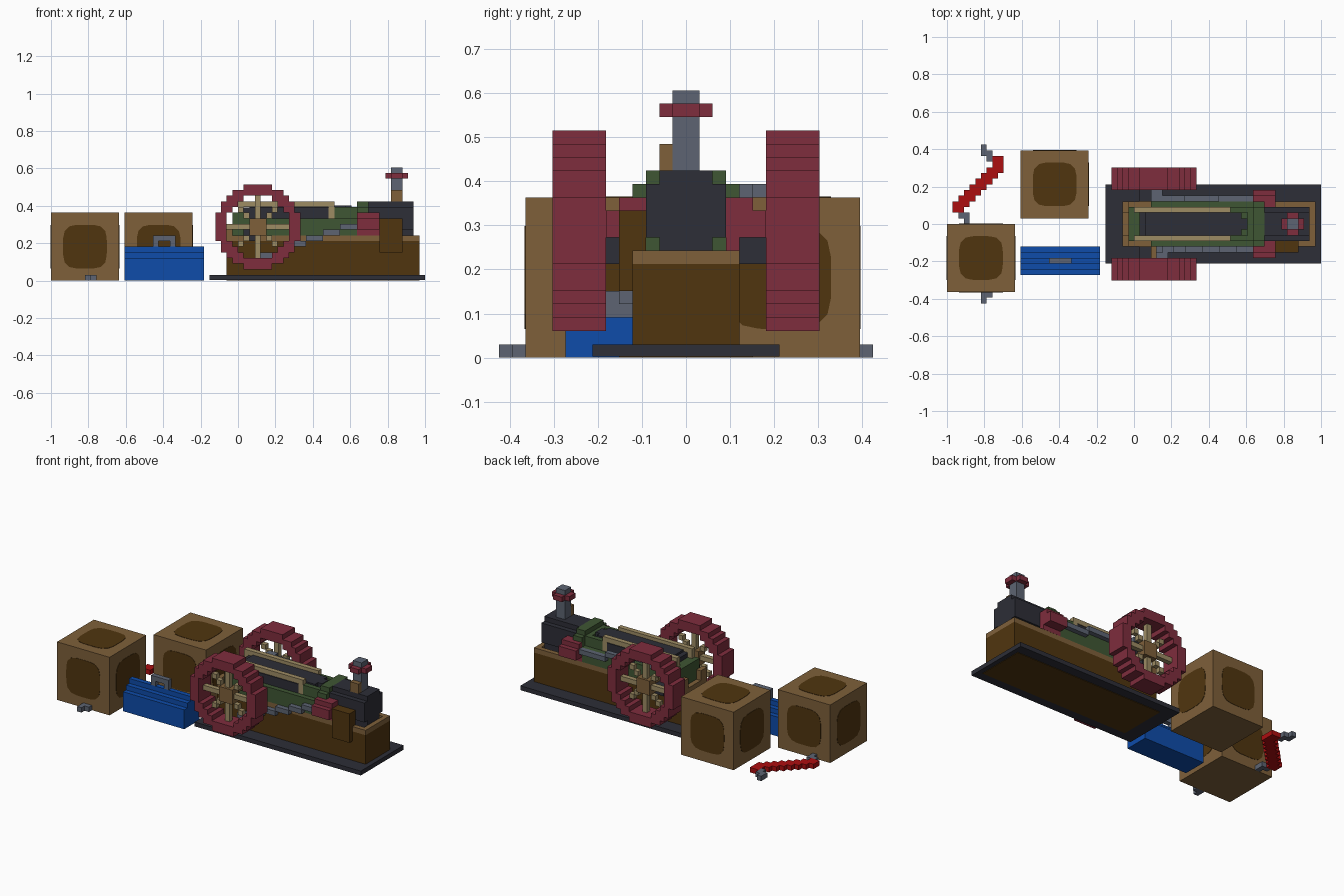
import bpy, bmesh, math
from mathutils import Vector

if "Cube" in bpy.data.objects:
    bpy.data.objects.remove(bpy.data.objects["Cube"], do_unlink=True)

V = 1 / 33  # size of one block


def material(name, rgb):
    lin = [((c / 255 + 0.055) / 1.055) ** 2.4 if c > 10 else c / 255 / 12.92 for c in rgb] + [1]
    m = bpy.data.materials.new(name)
    m.use_nodes = True
    m.diffuse_color = lin
    m.node_tree.nodes["Principled BSDF"].inputs["Base Color"].default_value = lin
    return m


TAN = material("tan wood", (126, 96, 58))
BROWN = material("dark brown wood", (80, 53, 15))
IRON = material("dark iron", (45, 46, 55))
STEEL = material("slate steel", (93, 100, 114))
MAROON = material("maroon paint", (127, 45, 61))
GREEN = material("green paint", (63, 86, 51))
BEIGE = material("beige brass", (158, 140, 100))
BLUE = material("blue paint", (14, 76, 170))
RED = material("red paint", (172, 14, 16))


def finish(name, bm, mat):
    bmesh.ops.recalc_face_normals(bm, faces=bm.faces[:])
    me = bpy.data.meshes.new(name)
    bm.to_mesh(me)
    bm.free()
    me.materials.append(mat)
    ob = bpy.data.objects.new(name, me)
    bpy.context.collection.objects.link(ob)
    return ob


def blocks(name, mat, *boxes):
    """Boxes given as x0, x1, y0, y1, z0, z1 in block units."""
    bm = bmesh.new()
    for x0, x1, y0, y1, z0, z1 in boxes:
        lo, hi = Vector((x0, y0, z0)) * V, Vector((x1, y1, z1)) * V
        for v in bmesh.ops.create_cube(bm, size=1)["verts"]:
            v.co = [(a + b) / 2 + c * (b - a) for a, b, c in zip(lo, hi, v.co)]
    return finish(name, bm, mat)


def cell_disc(name, mat, cells, cx, cz, y0, y1):
    """Square cells in the xz plane, joined and extruded along y."""
    bm = bmesh.new()
    for i, k in cells:
        bm.faces.new([bm.verts.new(((cx + i + a) * V, y0 * V, (cz + k + b) * V))
                      for a, b in ((-.5, -.5), (.5, -.5), (.5, .5), (-.5, .5))])
    bmesh.ops.remove_doubles(bm, verts=bm.verts[:], dist=0.001)
    new = bmesh.ops.extrude_face_region(bm, geom=bm.faces[:])["geom"]
    for v in new:
        if isinstance(v, bmesh.types.BMVert):
            v.co.y = y1 * V
    return finish(name, bm, mat)


def both(x0, x1, y0, y1, z0, z1):
    """A box and its mirror across y."""
    return (x0, x1, y0, y1, z0, z1), (x0, x1, -y1, -y0, z0, z1)


# Base plate with wooden underside
blocks("base_plate", IRON, (-5, 33, -7, 7, 0.1, 1))
blocks("base_underside", BROWN, (-2, 32, -5, 5, 0, 0.2))

# Wooden chassis with raised rim
blocks("chassis", BROWN, (-2, 32, -4, 4, 1, 7))
blocks("chassis_rim", TAN, *both(-2, 32, 3, 4, 7, 8),
       (-2, -1, -3, 3, 7, 8), (31, 32, -3, 3, 7, 8))

# Green engine housing and collar
blocks("engine_housing", GREEN, (-1, 1, -3, 3, 7, 12), (1, 21, -3, 3, 7, 11),
       *both(3, 21, 3, 4, 8, 11), *both(17, 21, 2, 3, 11, 13), (20, 21, -2, 2, 11, 13))
blocks("boiler_collar", GREEN, (21, 23, -4, 4, 8, 13), (21, 23, -3, 3, 13, 14))

# Dark boiler and firebox
blocks("boiler", IRON, (1, 16, -3, 3, 11, 12.9), (2, 19, -2, 2, 11, 13.3), (19, 20, -1, 1, 11, 13.3))
blocks("firebox", IRON, (23, 31, -3, 3, 9, 13), (23, 31, -2, 2, 7, 9), (23, 31, -2, 2, 13, 14))

# Brass rails on top
blocks("top_rails", BEIGE, *both(1, 17, 2, 3, 13, 14), *both(16, 17, 2, 3, 11, 13),
       *both(0, 1, 2, 3, 12, 14))
blocks("rear_posts", TAN, *both(-2, -1, 2, 4, 8, 10))

# Side water box
blocks("side_box", BROWN, (25, 29, -5, -3, 5, 11))

# Chimney
blocks("chimney", STEEL, (27, 29, -1, 1, 14, 20))
blocks("chimney_cap", MAROON, (26, 30, -1, 1, 18, 19), (27, 29, -2, 2, 18, 19))
blocks("chimney_bracket", TAN, (27, 29, -2, -1, 14, 16))

# Steam cylinders
blocks("cylinders", MAROON, *both(21, 25, 3, 4.02, 8, 12), *both(21, 25, 4, 5, 9, 12),
       *both(21, 25, 5, 6, 9, 11))

# Connecting rods, one crank low and the other high
low = [(4, 6, 3), (5, 7, 4), (7, 9, 5), (9, 12, 6), (12, 15, 7), (15, 18, 8), (18, 21, 9)]
blocks("right_rod", STEEL, *[(a, b, -5, -4, z, z + 1) for a, b, z in low],
       (4, 6, -6, -5, 3, 5))
high = [(3, 9, 12), (9, 15, 11), (15, 21, 10)]
blocks("left_rod", STEEL, *[(a, b, 4, 5, z, z + 1) for a, b, z in high],
       (3, 5, 5, 6, 12, 13))

# Axle and bearings
blocks("axle", TAN, (3, 4, -7, 7, 9, 10))
blocks("bearings", IRON, *both(1, 3, 4, 6, 7, 9))

# Wheels: rim, spokes, hub
grid = [(i, k) for i in range(-7, 8) for k in range(-7, 8)]
rim = [c for c in grid if 5.5 < math.hypot(*c) <= 7.5]
spokes = [c for c in grid if 1 < max(map(abs, c)) and math.hypot(*c) <= 5.5
          and (0 in c or (abs(c[0]) == abs(c[1]) and abs(c[0]) < 4))]
hub = [c for c in grid if max(map(abs, c)) <= 1]
for side, s in (("left", 1), ("right", -1)):
    for part, mat, cells, y0, y1 in (("rim", MAROON, rim, 6, 10),
                                     ("spokes", BEIGE, spokes, 7.5, 8.5),
                                     ("hub", TAN, hub, 7, 9)):
        cell_disc(f"{side}_wheel_{part}", mat, cells, 3.5, 9.5, s * y0, s * y1)


# Crates with rounded dark panels on the four sides and the top
def crate(name, x, y):
    blocks(name, TAN, (x, x + 12, y, y + 12, 0, 12))
    centre = Vector((x + 6, y + 6, 6)) * V
    bm = bmesh.new()
    for n in (Vector(d) for d in ((1, 0, 0), (-1, 0, 0), (0, 1, 0), (0, -1, 0), (0, 0, 1))):
        u = Vector((0, 0, 1)).cross(n) if n.z == 0 else Vector((1, 0, 0))
        w = n.cross(u)
        pts = []
        for i in range(24):
            a = math.tau * (i + .5) / 24
            c, s = math.cos(a), math.sin(a)
            r = 0.117 / (c ** 4 + s ** 4) ** 0.25
            pts.append(bm.verts.new(centre + n * (6 * V + 0.002) + u * r * c + w * r * s))
        f = bm.faces.new(pts)
        ext = bmesh.ops.extrude_face_region(bm, geom=[f])["geom"]
        for v in ext:
            if isinstance(v, bmesh.types.BMVert):
                v.co -= n * 0.004
    finish(name + "_panels", bm, BROWN)


crate("front_crate", -33, -12)
crate("back_crate", -20, 1)

# Toolbox with stepped lid and handle
blocks("toolbox", BLUE, (-20, -6, -9, -4, 0, 4), (-20, -6, -8, -5, 4, 5), (-20, -6, -7, -6, 5, 6))
blocks("toolbox_handle", STEEL, (-15, -11, -7, -6, 7, 8), (-15, -14, -7, -6, 6, 7),
       (-12, -11, -7, -6, 6, 7))

# Red bar lying diagonally on the ground, with steel hooks
steps = [(-32, 2), (-31, 3), (-30, 4), (-29, 5), (-28, 6), (-27, 7), (-26, 8), (-25, 9), (-25, 10)]
blocks("red_bar", RED, *[(x, x + 2, y, y + 2, 0, 1) for x, y in steps])
blocks("bar_hooks", STEEL, (-31, -30, 1, 2, 0, 1), (-30, -29, 0, 2, 0, 1),
       (-26, -25, 11, 13, 0, 1), (-27, -26, 12, 14, 0, 1))
blocks("front_hook", STEEL, (-27, -25, -13, -12, 0, 1), (-27, -26, -14, -13, 0, 1))
